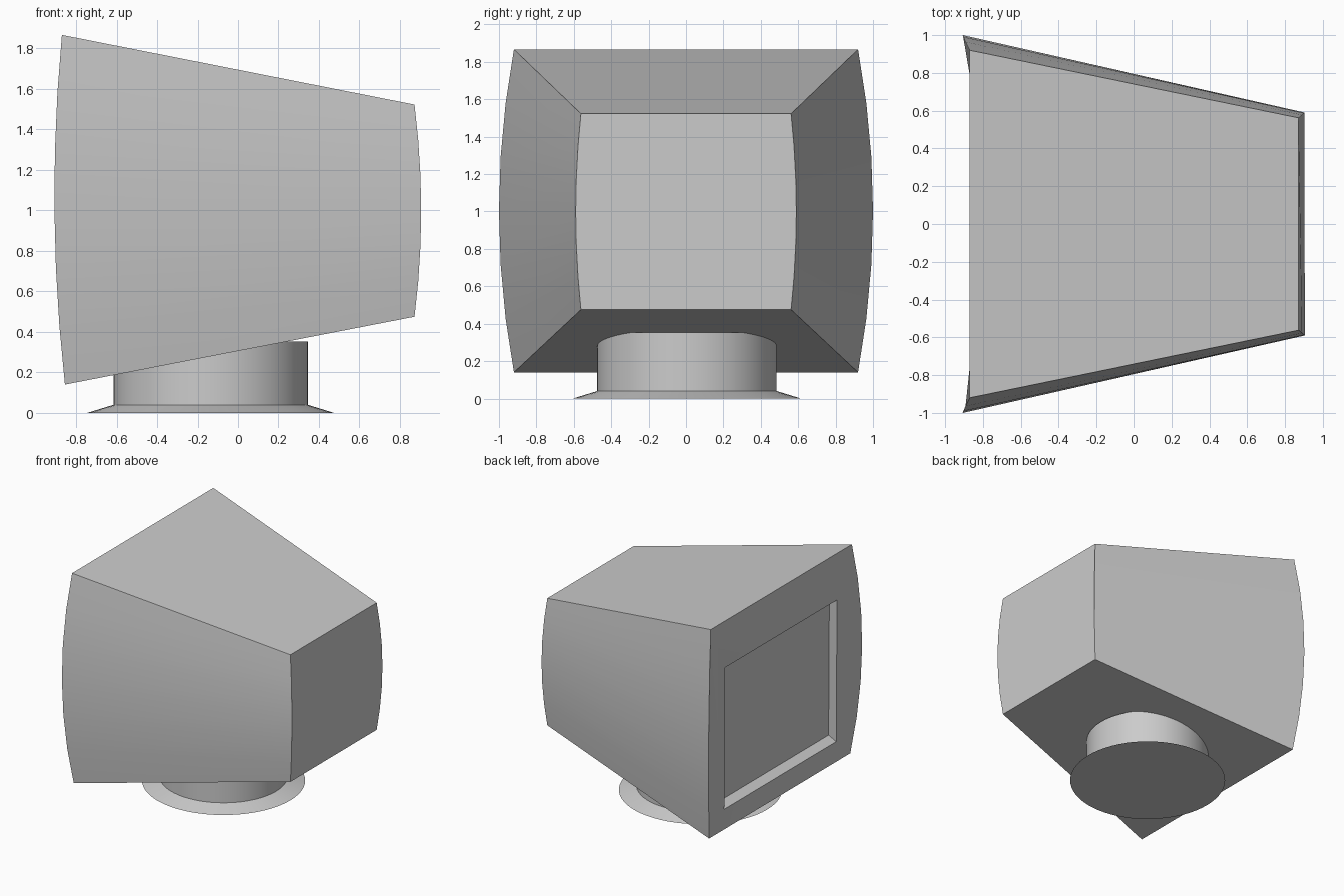
import bpy, bmesh, math

if "Cube" in bpy.data.objects:
    bpy.data.objects.remove(bpy.data.objects["Cube"])

def finish(bm, name):
    bmesh.ops.recalc_face_normals(bm, faces=bm.faces[:])
    me = bpy.data.meshes.new(name)
    bm.to_mesh(me)
    bm.free()
    ob = bpy.data.objects.new(name, me)
    bpy.context.collection.objects.link(ob)
    bpy.ops.object.select_all(action='DESELECT')
    bpy.context.view_layer.objects.active = ob
    ob.select_set(True)
    bpy.ops.object.shade_smooth_by_angle(angle=math.radians(30))
    return ob

# Monitor housing: tapered box whose four upright corner edges bow outwards
SEG = 6
bm = bmesh.new()

def bowed_edge(x_top, x_bot, x_mid, y_end, y_mid, z_bot, z_top):
    verts = []
    for i in range(SEG + 1):
        t = i / SEG
        bow = 4 * t * (1 - t)
        x_line = x_bot + (x_top - x_bot) * t
        x = x_line + (x_mid - (x_top + x_bot) / 2) * bow
        y = y_end + (y_mid - y_end) * bow
        verts.append(bm.verts.new((x, y, z_bot + (z_top - z_bot) * t)))
    return verts

screen, rear = {}, {}
for s in (-1, 1):
    screen[s] = bowed_edge(-0.87, -0.855, -0.907, s * 0.92, s * 1.0, 0.14, 1.867)
    rear[s] = bowed_edge(0.872, 0.872, 0.905, s * 0.562, s * 0.59, 0.475, 1.523)
    for i in range(SEG):
        bm.faces.new((screen[s][i], screen[s][i + 1], rear[s][i + 1], rear[s][i]))
for k in (0, -1):
    bm.faces.new((screen[-1][k], screen[1][k], rear[1][k], rear[-1][k]))
bm.faces.new(rear[-1] + rear[1][::-1])

# Bezel around the recessed screen
def rectangle(x_bot, x_top, y, z_bot, z_top):
    return [bm.verts.new(c) for c in ((x_bot, -y, z_bot), (x_bot, y, z_bot),
                                      (x_top, y, z_top), (x_top, -y, z_top))]

rim = rectangle(-0.86, -0.867, 0.73, 0.31, 1.48)
glass = rectangle(-0.79, -0.797, 0.73, 0.345, 1.47)
bm.faces.new(screen[-1] + [rim[3], rim[0]])
bm.faces.new(screen[1] + [rim[2], rim[1]])
bm.faces.new((screen[-1][0], screen[1][0], rim[1], rim[0]))
bm.faces.new((screen[-1][-1], screen[1][-1], rim[2], rim[3]))
for i in range(4):
    j = (i + 1) % 4
    bm.faces.new((rim[i], rim[j], glass[j], glass[i]))
bm.faces.new(glass)
finish(bm, "monitor_housing")

# Swivel stand: flared foot and round neck, turned from one profile
bm = bmesh.new()
N = 64
rings = []
for r, z in ((0.61, 0.0), (0.48, 0.04), (0.48, 0.353)):
    rings.append([bm.verts.new((-0.135 + r * math.cos(2 * math.pi * i / N),
                                0.005 + r * math.sin(2 * math.pi * i / N), z))
                  for i in range(N)])
for a, b in zip(rings, rings[1:]):
    for i in range(N):
        j = (i + 1) % N
        bm.faces.new((a[i], a[j], b[j], b[i]))
bm.faces.new(rings[0])
bm.faces.new(rings[-1])
finish(bm, "swivel_stand")
